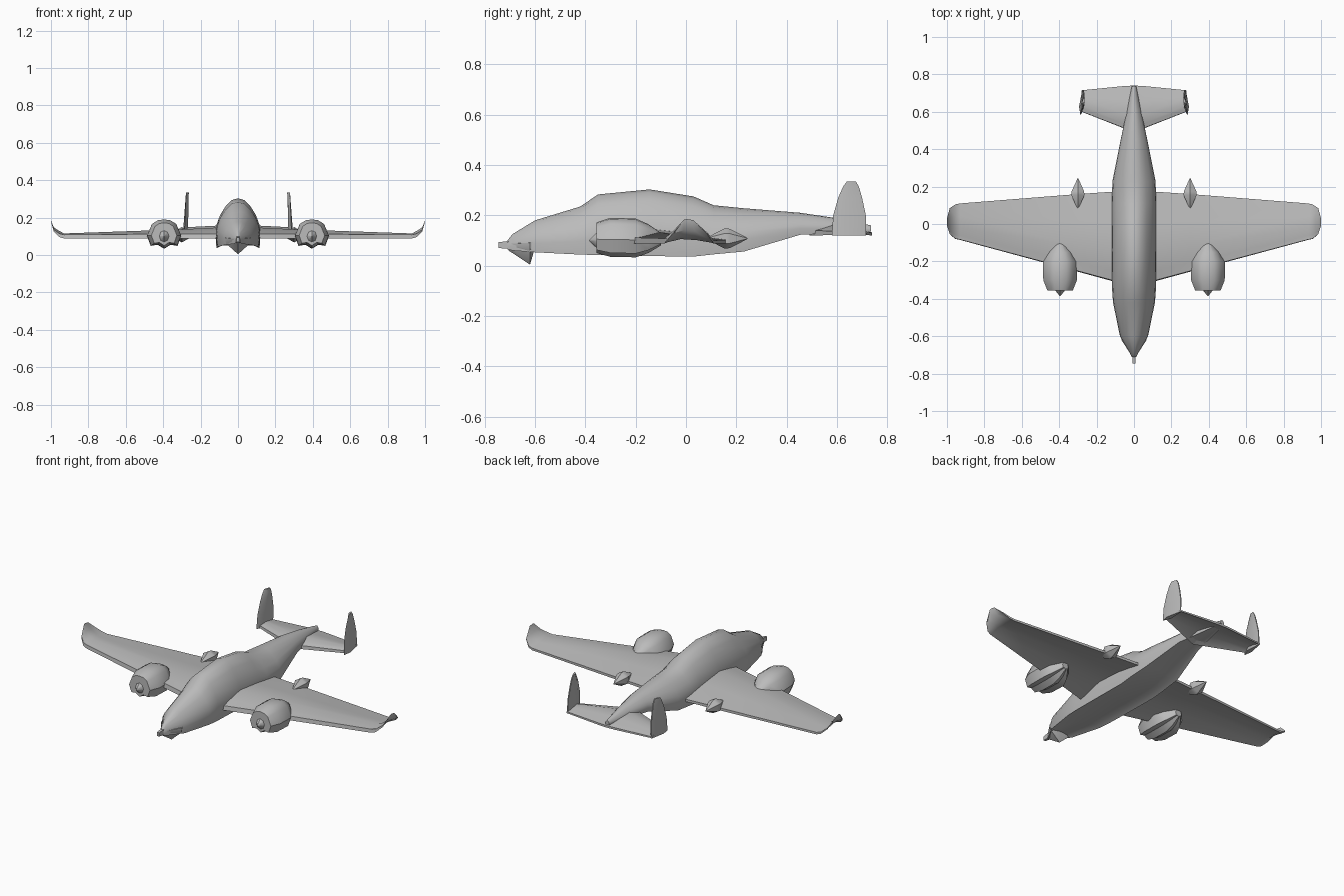
import bpy, bmesh, math

if "Cube" in bpy.data.objects:
    bpy.data.objects.remove(bpy.data.objects["Cube"])

grey = bpy.data.materials.new("airframe grey")
grey.diffuse_color = (0.5, 0.5, 0.5, 1)
grey.use_nodes = True
grey.node_tree.nodes["Principled BSDF"].inputs["Base Color"].default_value = grey.diffuse_color


def loft(name, rings, angle=35):
    """Skin a list of equal-length closed rings and cap both ends."""
    bm = bmesh.new()
    vs = [[bm.verts.new(p) for p in r] for r in rings]
    n = len(rings[0])
    for a, b in zip(vs, vs[1:]):
        for i in range(n):
            j = (i + 1) % n
            bm.faces.new((a[i], a[j], b[j], b[i]))
    bm.faces.new(vs[0])
    bm.faces.new(vs[-1])
    bmesh.ops.remove_doubles(bm, verts=bm.verts, dist=0.0005)
    bmesh.ops.recalc_face_normals(bm, faces=bm.faces)
    me = bpy.data.meshes.new(name)
    bm.to_mesh(me)
    bm.free()
    me.materials.append(grey)
    ob = bpy.data.objects.new(name, me)
    bpy.context.collection.objects.link(ob)
    bpy.ops.object.select_all(action='DESELECT')
    ob.select_set(True)
    bpy.context.view_layer.objects.active = ob
    bpy.ops.object.shade_smooth_by_angle(angle=math.radians(angle))
    return ob


def body_ring(half, y, w, zb, zt, x=0):
    """Symmetric ring from a half section of (width, height) fractions."""
    full = half + [(-u, v) for u, v in reversed(half) if u > 0]
    return [(x + u * w, y, zb + v * (zt - zb)) for u, v in full]


# fuselage: pointed spine, flat belly with lowered side lips
hull = [(0, 1), (.3, .96), (.55, .84), (.8, .66), (.96, .46), (1, .28),
        (.96, 0), (.7, .06), (0, .07)]
stations = [(-.71, .012, .065, .1), (-.69, .022, .06, .125), (-.6, .075, .053, .18),
            (-.42, .112, .044, .235), (-.35, .117, .042, .283), (-.145, .12, .038, .303),
            (.03, .12, .036, .275), (.11, .12, .045, .24), (.23, .115, .056, .228),
            (.455, .07, .123, .21), (.59, .042, .128, .19), (.735, .012, .135, .16)]
loft("fuselage", [body_ring(hull, *s) for s in stations])

# chin wedge and nose gun
chin = [(0, 1), (1, .9), (.95, .6), (0, 0)]
loft("chin", [body_ring(chin, -.705, .012, .06, .09), body_ring(chin, -.62, .068, .004, .1),
              body_ring(chin, -.605, .068, .055, .1)])
box = [(1, 1), (1, 0)]
loft("nose_gun", [body_ring(box, -.745, .007, .07, .093), body_ring(box, -.69, .01, .066, .1)])


def wing_ring(x, lead, trail, base, top, edge):
    """Hollow-bellied wing section at span x."""
    c = trail - lead
    skin = [(0, base), (.01, base + edge), (.12, base + .65 * (top - base)), (.33, top),
            (.65, base + .7 * (top - base)), (1, base + edge * .6), (1, base)]
    belly = [(.96, base + .003), (.65, base + .5 * (top - base)),
             (.33, base + .65 * (top - base)), (.06, base + .005)]
    return [(x, lead + c * t, z) for t, z in skin + belly]


def polygon_ring(x, y, z, rx, rz, n=8):
    return [(x + rx * math.sin(2 * math.pi * i / n), y,
             z + rz * math.cos(2 * math.pi * i / n)) for i in range(n)]


cowl = [(0, 1), (.38, .97), (.72, .84), (1, .45), (.78, .1), (.38, .14), (0, 0)]
fin_edges = [(.12, .58, .715), (.2, .585, .715), (.27, .605, .7), (.315, .625, .687),
             (.335, .64, .675)]

for s, side in ((1, "right"), (-1, "left")):
    # main wing with upturned tip
    loft(side + "_wing", [wing_ring(s * x, *r) for x, *r in (
        (.08, -.315, .175, .088, .148, .025), (.3, -.255, .16, .088, .137, .025),
        (.93, -.085, .11, .088, .115, .02), (.955, -.08, .105, .096, .128, .018),
        (.985, -.055, .085, .125, .148, .01), (1.0, -.01, .03, .178, .185, .003))])

    # engine cowling with keel, and spinner
    ex = s * .395
    loft(side + "_engine", [body_ring(cowl, *r, ex) for r in (
        (-.355, .068, .05, .172), (-.3, .09, .035, .19), (-.2, .092, .033, .187),
        (-.15, .065, .05, .165), (-.1, .02, .08, .13))])
    loft(side + "_spinner", [polygon_ring(ex, -.35, .1, .03, .035),
                             polygon_ring(ex, -.385, .1, .002, .002)])

    # diamond pod at the trailing edge
    px = s * .3
    loft(side + "_pod", [polygon_ring(px, y, .108, r, r, 6) for y, r in (
        (.08, .002), (.155, .041), (.175, .038), (.245, .002))])

    # tailplane half
    loft(side + "_tailplane", [wing_ring(s * x, *r) for x, *r in (
        (0, .49, .74, .12, .165, .02), (.05, .51, .738, .12, .16, .02),
        (.28, .6, .715, .122, .148, .014))])

    # tail fin
    rings = []
    for z, a, b in fin_edges:
        t = (z - .12) / .215
        x, h = s * (.28 - .008 * t), .014 - .008 * t
        m = a + (b - a) * .35
        rings.append([(x + s * .006, a, z), (x + h, m, z), (x - s * .006 + .003, b, z),
                      (x - s * .006 - .003, b, z), (x - h, m, z)])
    loft(side + "_tail_fin", rings, 50)
